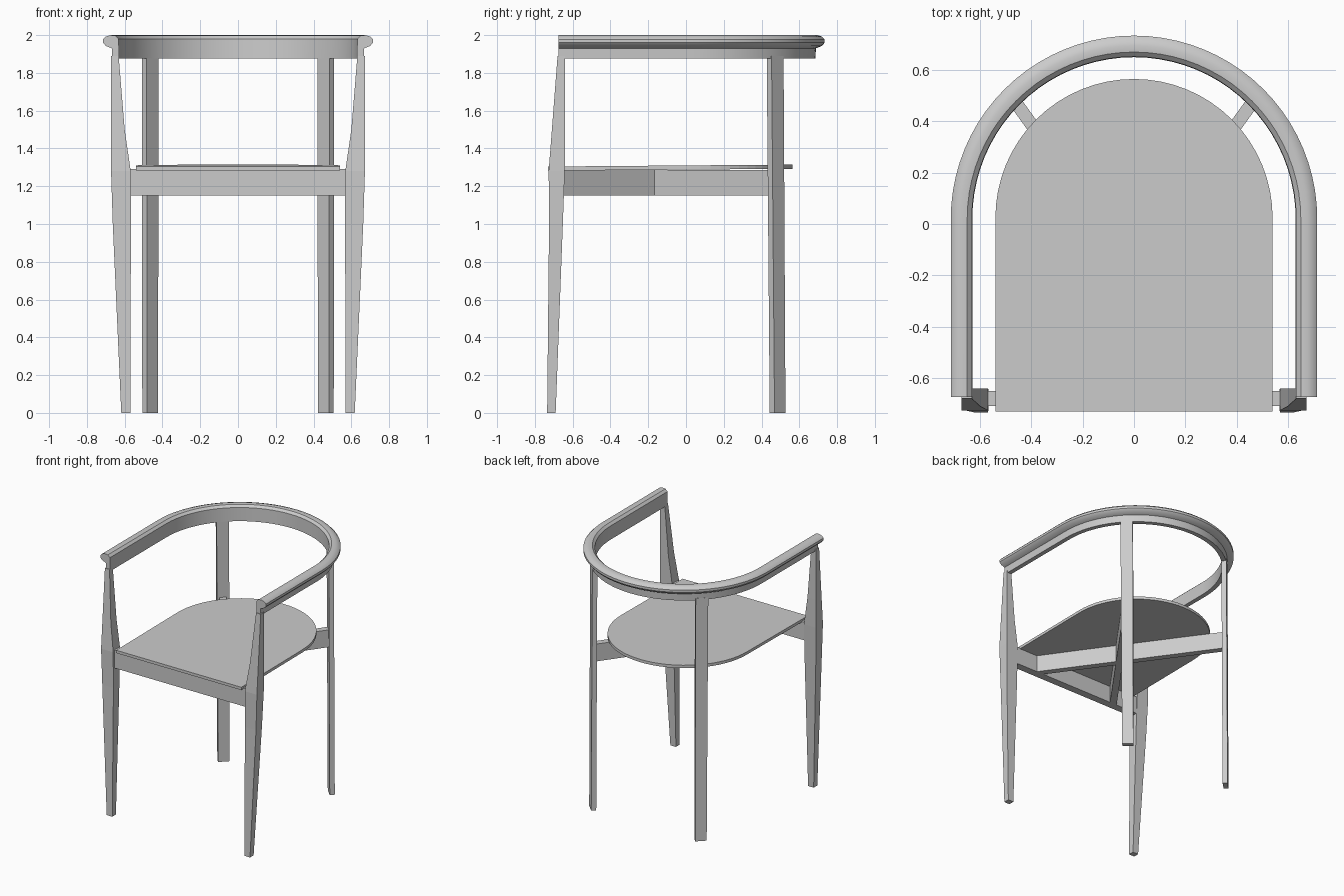
import bpy, bmesh
from math import pi, sin, cos, atan2, hypot, radians
from mathutils import Matrix, Vector

cube = bpy.data.objects.get("Cube")
if cube:
    bpy.data.objects.remove(cube, do_unlink=True)

grey = bpy.data.materials.new("plain_grey")
grey.use_nodes = True
grey.diffuse_color = (0.6, 0.6, 0.6, 1)
grey.node_tree.nodes["Principled BSDF"].inputs["Base Color"].default_value = grey.diffuse_color


def loft(name, rings):
    """Skin a row of equal-length point rings and cap both ends."""
    bm = bmesh.new()
    rows = [[bm.verts.new(p) for p in ring] for ring in rings]
    n = len(rows[0])
    for a, b in zip(rows, rows[1:]):
        for i in range(n):
            j = (i + 1) % n
            bm.faces.new((a[i], a[j], b[j], b[i]))
    bm.faces.new(rows[0])
    bm.faces.new(rows[-1])
    bmesh.ops.recalc_face_normals(bm, faces=bm.faces)
    mesh = bpy.data.meshes.new(name)
    bm.to_mesh(mesh)
    bm.free()
    mesh.materials.append(grey)
    obj = bpy.data.objects.new(name, mesh)
    bpy.context.collection.objects.link(obj)
    return obj


def rect(x0, x1, y0, y1, z):
    return [(x0, y0, z), (x1, y0, z), (x1, y1, z), (x0, y1, z)]


def bar(name, start, end, thick, z0, z1):
    """Upright rail between two plan points."""
    dx, dy = end[0] - start[0], end[1] - start[1]
    half = hypot(dx, dy) / 2
    obj = loft(name, [rect(-half, half, -thick / 2, thick / 2, z) for z in (z0, z1)])
    obj.data.transform(Matrix.Translation(((start[0] + end[0]) / 2, (start[1] + end[1]) / 2, 0))
                       @ Matrix.Rotation(atan2(dy, dx), 4, "Z"))
    return obj


def arch(radius, centre_y, front_y, steps):
    """U-shaped plan: straight sides joined by a half circle at the back."""
    arc = [(radius * cos(pi * i / steps), centre_y + radius * sin(pi * i / steps))
           for i in range(steps + 1)]
    return [(radius, front_y)] + arc + [(-radius, front_y)]


# Thin seat with a rounded back, rising slightly to the rear
outline = arch(0.54, 0.025, -0.73, 32)
loft("seat", [[(x, y, z + 0.008 * y) for x, y in outline] for z in (1.288, 1.31)])

# Bent arm and back rail: narrow web below, rounded lip above
profile = [(0.63, 1.875), (0.665, 1.875), (0.668, 1.93), (0.70, 1.943), (0.714, 1.96),
           (0.714, 1.978), (0.70, 1.992), (0.675, 2.0), (0.65, 1.997), (0.632, 1.98)]
paths = [arch(r, 0.02, -0.675, 40) for r, z in profile]
rail = loft("arm_rail", [[(*path[k], z) for path, (r, z) in zip(paths, profile)]
                         for k in range(len(paths[0]))])
bpy.context.view_layer.objects.active = rail
rail.select_set(True)
bpy.ops.object.shade_smooth_by_angle(angle=radians(30))
rail.select_set(False)

# Front legs swell at seat height: z, inner x, outer x, front y, back y
stations = [(0, 0.57, 0.618, -0.735, -0.69), (1.0, 0.567, 0.663, -0.725, -0.652),
            (1.28, 0.568, 0.672, -0.727, -0.642), (1.5, 0.6, 0.672, -0.71, -0.64),
            (1.89, 0.632, 0.672, -0.68, -0.64)]
for side, s in (("left", 1), ("right", -1)):
    loft(side + "_front_leg", [rect(s * a, s * b, c, d, z) for z, a, b, c, d in stations])

    # Rear legs are flat boards set along the curve of the rail
    tangent = Vector((s, -1, 0)).normalized()
    outward = Vector((s, 1, 0)).normalized()
    rings = []
    for z, width, y in ((0, 0.082, 0.485), (1.89, 0.09, 0.472)):
        mid = Vector((s * 0.465, y, z))
        rings.append([mid + tangent * u * width / 2 + outward * v * 0.018
                      for u, v in ((-1, -1), (1, -1), (1, 1), (-1, 1))])
    loft(side + "_rear_leg", rings)

    # Crossed rails run from the front rail to the opposite rear leg
    bar(side + "_cross_rail", (s * 0.37, -0.68), (-s * 0.455, 0.465), 0.05, 1.15, 1.285)

# Front rail between the front legs
bar("front_rail", (-0.6, -0.68), (0.6, -0.68), 0.06, 1.15, 1.29)
